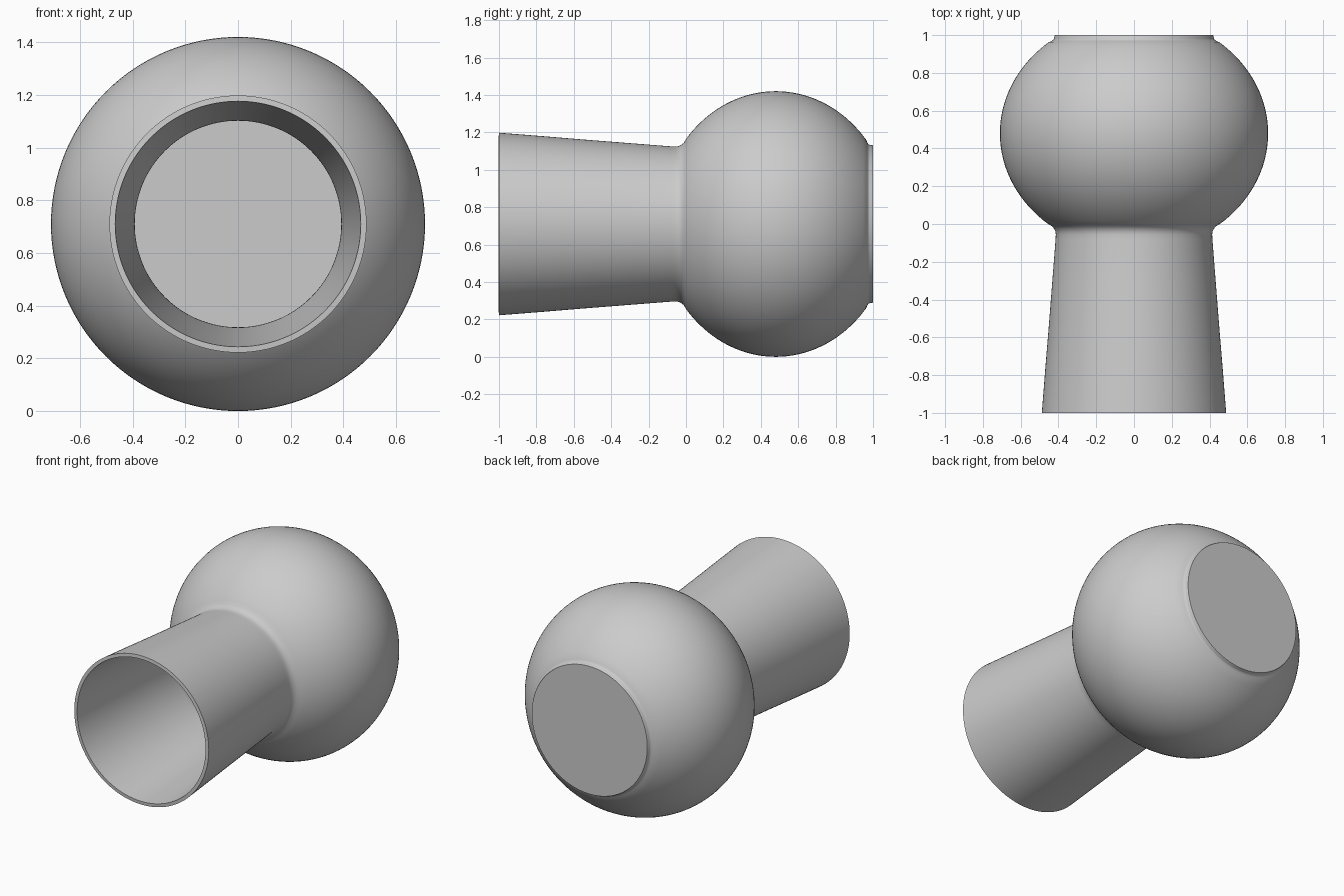
import bpy, bmesh, math

if "Cube" in bpy.data.objects:
    bpy.data.objects.remove(bpy.data.objects["Cube"])

R, CY, AY = 0.71, 0.48, 0.625   # bulb radius, centre and half length along y
SEG = 128

# Outer profile (y, radius): tapered neck, fillet, bulb, short collar
profile = [(-1.0, 0.488), (-0.77, 0.47), (-0.54, 0.451), (-0.31, 0.433),
           (-0.08, 0.415), (-0.055, 0.414), (-0.04, 0.416), (-0.025, 0.423),
           (-0.012, 0.434)]
a0, a1, n = math.radians(140), math.radians(39.5), 40
for i in range(n + 1):
    a = a0 + (a1 - a0) * i / n
    profile.append((CY + AY * math.cos(a), R * math.sin(a)))
profile += [(0.969, 0.437), (0.975, 0.427), (0.982, 0.423), (0.997, 0.421), (1.0, 0.419)]

# Lathe the profile around the y axis
bm = bmesh.new()
rings = []
for y, r in profile:
    rings.append([bm.verts.new((r * math.cos(2 * math.pi * k / SEG), y,
                                R + r * math.sin(2 * math.pi * k / SEG)))
                  for k in range(SEG)])
for p, q in zip(rings, rings[1:]):
    for k in range(SEG):
        j = (k + 1) % SEG
        bm.faces.new((p[k], p[j], q[j], q[k]))

# Flat closed end
bm.faces.new(rings[-1])
bmesh.ops.recalc_face_normals(bm, faces=bm.faces)
# The flat end must face +y
bm.normal_update()
if max(bm.faces, key=lambda f: f.calc_center_median().y).normal.y < 0:
    bmesh.ops.reverse_faces(bm, faces=bm.faces)

mesh = bpy.data.meshes.new("hollow_bulb")
bm.to_mesh(mesh)
bm.free()
bulb = bpy.data.objects.new("hollow_bulb", mesh)
bpy.context.collection.objects.link(bulb)
bpy.context.view_layer.objects.active = bulb
bulb.select_set(True)

# Thin wall, open at the neck
wall = bulb.modifiers.new("wall", 'SOLIDIFY')
wall.thickness = 0.022
wall.offset = -1
bpy.ops.object.modifier_apply(modifier="wall")
bpy.ops.object.shade_smooth_by_angle(angle=math.radians(35))
